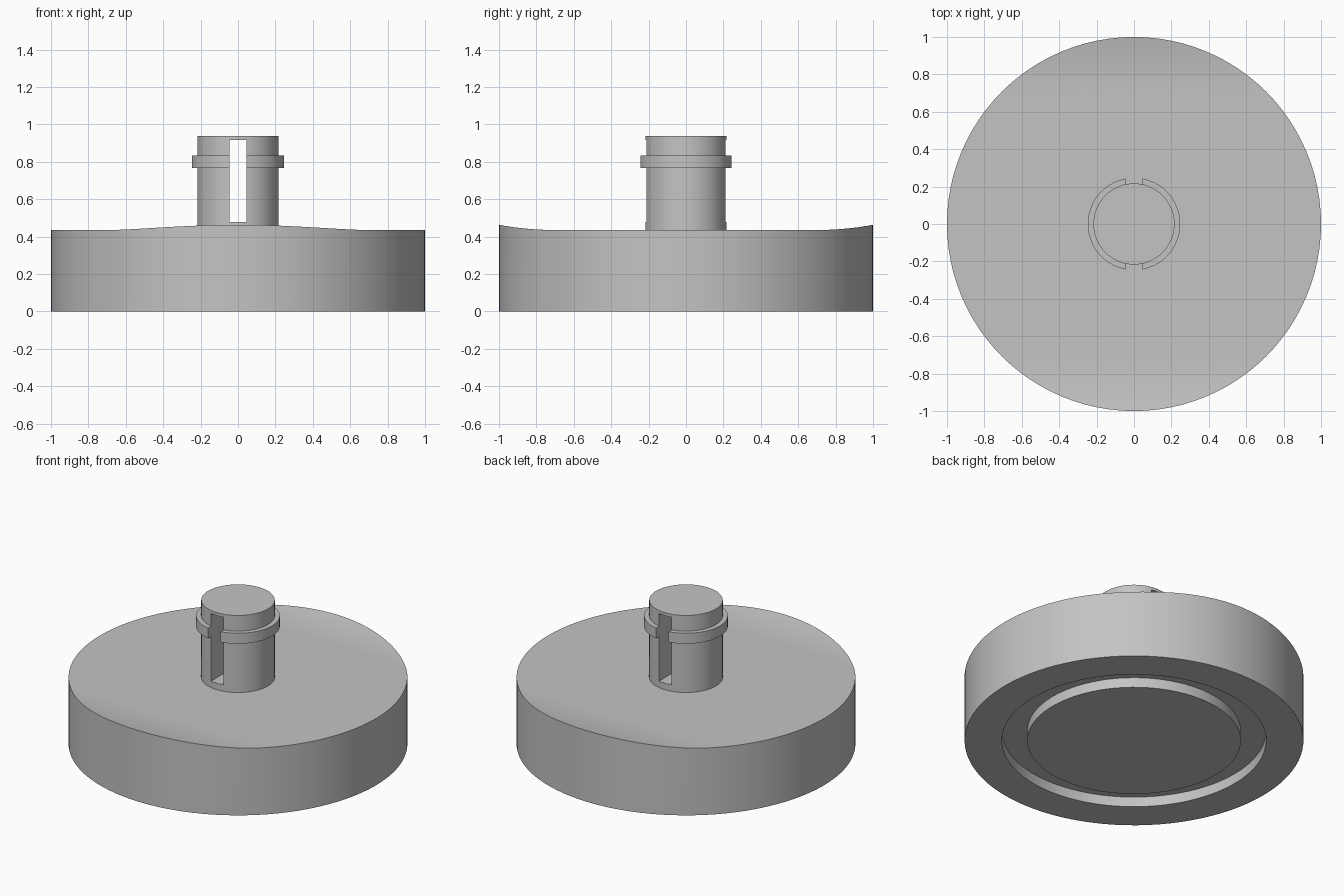
import bpy
import bmesh
import math

SEGMENTS = 96
TOP = 0.435          # height of the flat middle of the base

cube = bpy.data.objects.get("Cube")
if cube:
    bpy.data.objects.remove(cube, do_unlink=True)

grey = bpy.data.materials.new("light_grey")
grey.use_nodes = True
grey.diffuse_color = (0.55, 0.55, 0.55, 1)
grey.node_tree.nodes["Principled BSDF"].inputs["Base Color"].default_value = grey.diffuse_color


def lathe(name, profile, reshape=None):
    """Spin a (radius, height) profile, starting and ending on the z axis."""
    bm = bmesh.new()
    verts = [bm.verts.new((r, 0, z)) for r, z in profile]
    edges = [bm.edges.new(pair) for pair in zip(verts, verts[1:])]
    bmesh.ops.spin(bm, geom=verts + edges, cent=(0, 0, 0), axis=(0, 0, 1),
                   angle=math.tau, steps=SEGMENTS, use_duplicate=False)
    bmesh.ops.remove_doubles(bm, verts=bm.verts, dist=0.0001)
    if reshape:
        for v in bm.verts:
            reshape(v.co)
    bmesh.ops.recalc_face_normals(bm, faces=bm.faces)
    mesh = bpy.data.meshes.new(name)
    bm.to_mesh(mesh)
    bm.free()
    mesh.materials.append(grey)
    obj = bpy.data.objects.new(name, mesh)
    bpy.context.collection.objects.link(obj)
    return obj


def activate(obj):
    bpy.ops.object.select_all(action='DESELECT')
    obj.select_set(True)
    bpy.context.view_layer.objects.active = obj


def curl_top(co):
    """Sweep the front and back edges of the top gently upward."""
    if co.z > TOP - 0.01:
        co.z += 0.028 * (max(0, abs(co.y) - 0.7) / 0.3) ** 2


# Round base with a ring groove underneath and a curled top
underside = [(0, 0), (0.63, 0), (0.63, 0.065), (0.78, 0.065), (0.78, 0), (1, 0)]
top_rings = [(1 - 0.03 * i, TOP) for i in range(11)] + [(0, TOP)]
base = lathe("base", underside + top_rings, curl_top)

# Post with a raised collar
R, COLLAR = 0.217, 0.247
post = lathe("post", [(0, 0.4), (R, 0.4), (R, 0.767), (COLLAR, 0.767),
                      (COLLAR, 0.835), (R, 0.835), (R, 0.937), (0, 0.937)])

# Slot cut through the post from front to back
bpy.ops.mesh.primitive_cube_add(size=1, location=(0, 0, 0.697))
cutter = bpy.context.object
cutter.name = "slot_cutter"
cutter.scale = (0.09, 1, 0.44)
cutter.hide_render = True
cutter.data.materials.append(grey)
slot = post.modifiers.new("slot", 'BOOLEAN')
slot.operation = 'DIFFERENCE'
slot.solver = 'EXACT'
slot.object = cutter
activate(post)
bpy.ops.object.modifier_apply(modifier=slot.name)
bpy.data.objects.remove(cutter, do_unlink=True)

# Smooth round walls, sharp rims
for obj in (base, post):
    activate(obj)
    bpy.ops.object.shade_smooth_by_angle(angle=math.radians(30))
